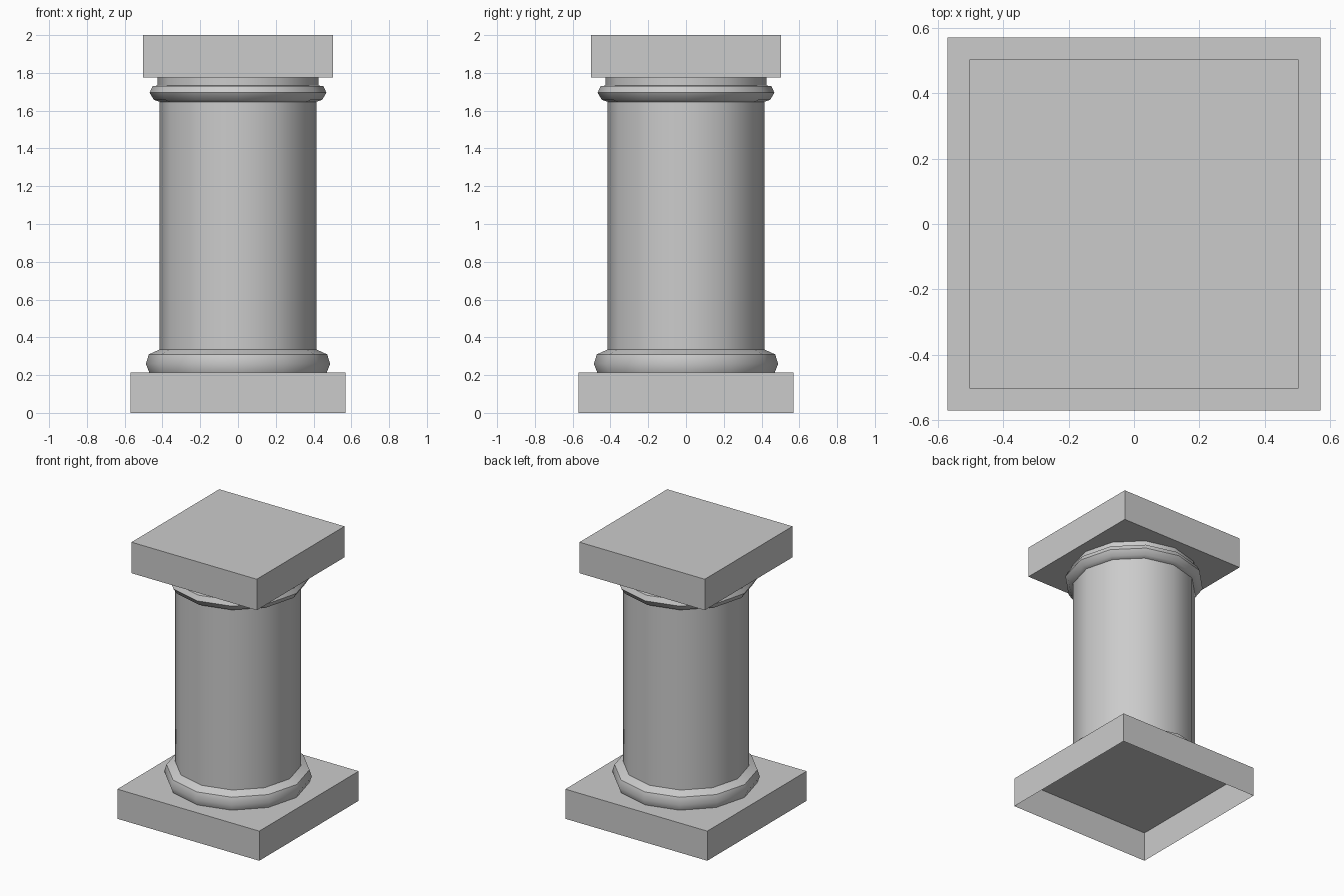
import bpy, bmesh
from math import sin, cos, pi, radians

if "Cube" in bpy.data.objects:
    bpy.data.objects.remove(bpy.data.objects["Cube"])

SIDES = 12


def finish(name, bm, smooth=False):
    mesh = bpy.data.meshes.new(name)
    bm.to_mesh(mesh)
    bm.free()
    obj = bpy.data.objects.new(name, mesh)
    bpy.context.collection.objects.link(obj)
    if smooth:
        bpy.ops.object.select_all(action='DESELECT')
        obj.select_set(True)
        bpy.context.view_layer.objects.active = obj
        bpy.ops.object.shade_smooth_by_angle(angle=radians(42))
    return obj


def slab(name, half, z0, z1, open_bottom=False):
    bm = bmesh.new()
    bmesh.ops.create_cube(bm, size=1)
    for v in bm.verts:
        v.co = (v.co.x * 2 * half, v.co.y * 2 * half, z1 if v.co.z > 0 else z0)
    if open_bottom:
        bm.normal_update()
        bottom = [f for f in bm.faces if f.normal.z < -0.9]
        bmesh.ops.delete(bm, geom=bottom, context='FACES_ONLY')
    return finish(name, bm)


def lathe(name, profile):
    # profile runs bottom to top as (radius, height)
    bm = bmesh.new()
    rings = [[bm.verts.new((r * cos(2 * pi * i / SIDES), r * sin(2 * pi * i / SIDES), z))
              for i in range(SIDES)] for r, z in profile]
    for a, b in zip(rings, rings[1:]):
        for i in range(SIDES):
            j = (i + 1) % SIDES
            bm.faces.new((a[i], a[j], b[j], b[i]))
    return finish(name, bm, True)


# square base, hollow underneath, and square top block
slab("plinth", 0.57, 0, 0.215, open_bottom=True)
slab("top_block", 0.503, 1.775, 2.0)

# round parts between them
lathe("base_ring", [(0.47, 0.215), (0.488, 0.26), (0.472, 0.31), (0.405, 0.34)])
lathe("shaft", [(0.415, 0.335), (0.415, 1.647)])
lathe("upper_ring", [(0.415, 1.647), (0.445, 1.657), (0.468, 1.695),
                     (0.452, 1.73), (0.425, 1.733)])
lathe("neck", [(0.426, 1.732), (0.426, 1.775)])
